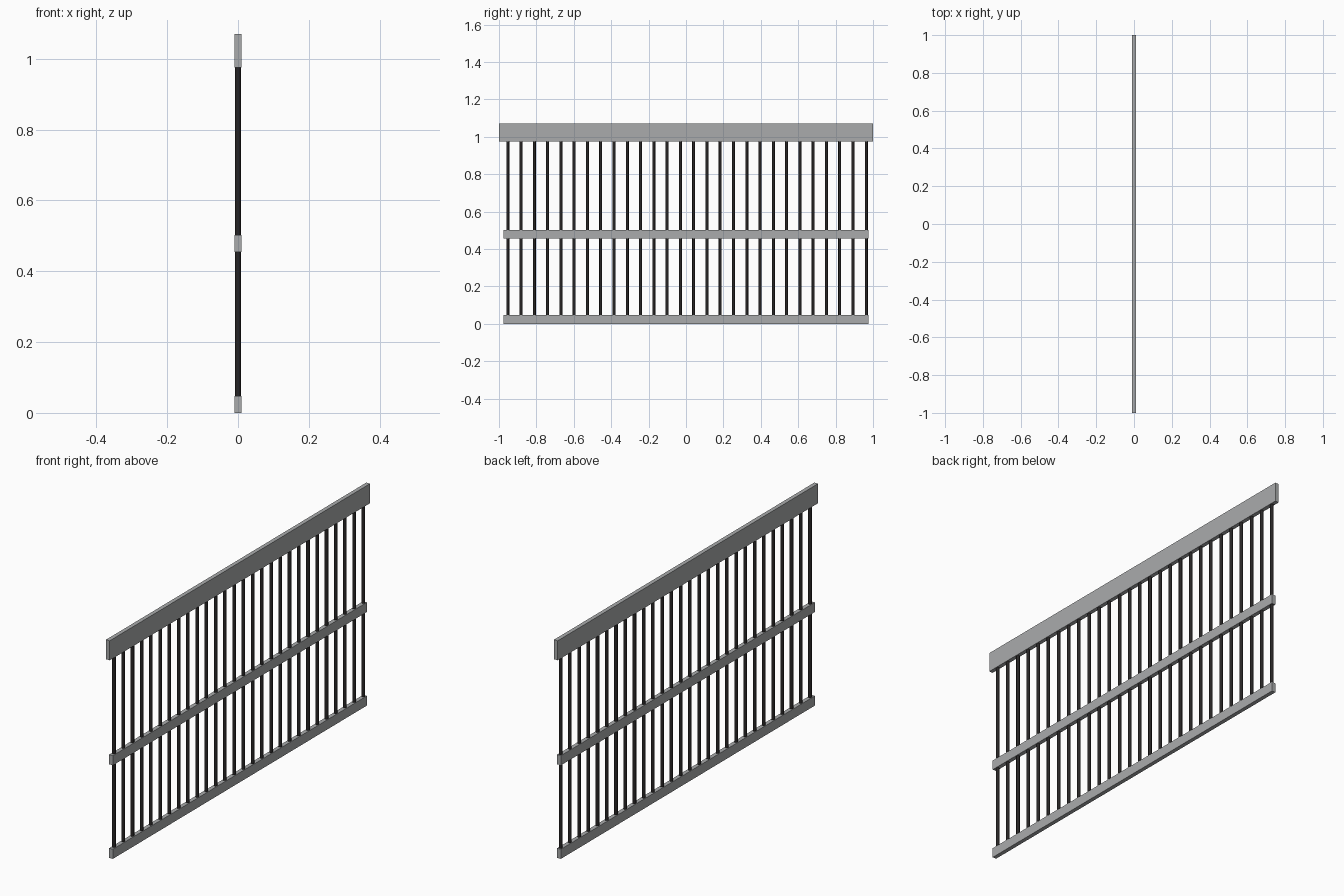
import bpy

if "Cube" in bpy.data.objects:
    bpy.data.objects.remove(bpy.data.objects["Cube"])

# Colours
def material(name, rgb):
    m = bpy.data.materials.new(name)
    m.diffuse_color = (*rgb, 1)
    m.use_nodes = True
    m.node_tree.nodes["Principled BSDF"].inputs["Base Color"].default_value = m.diffuse_color
    return m

grey = material("rail_grey", (0.40, 0.41, 0.415))
black = material("bar_black", (0.02, 0.018, 0.018))

def rail(name, width, length, z0, z1):
    bpy.ops.mesh.primitive_cube_add(size=1, location=(0, 0, (z0 + z1) / 2))
    o = bpy.context.object
    o.name = name
    o.scale = (width, length, z1 - z0)
    bpy.ops.object.transform_apply(location=False, rotation=False, scale=True)
    o.data.materials.append(grey)

# Three horizontal rails
rail("top_rail", 0.02, 2.0, 0.975, 1.07)
rail("middle_rail", 0.02, 1.952, 0.455, 0.502)
rail("bottom_rail", 0.02, 1.952, 0.0, 0.047)

# Round upright bars
COUNT, FIRST, STEP = 28, -0.953, 0.071
Z0, Z1 = 0.03, 0.99
for i in range(COUNT):
    bpy.ops.mesh.primitive_cylinder_add(
        vertices=16, radius=0.008, depth=Z1 - Z0,
        location=(0, FIRST + i * STEP, (Z0 + Z1) / 2))
    o = bpy.context.object
    o.name = f"upright_bar_{i + 1:02d}"
    o.data.materials.append(black)
    bpy.ops.object.shade_smooth_by_angle()
